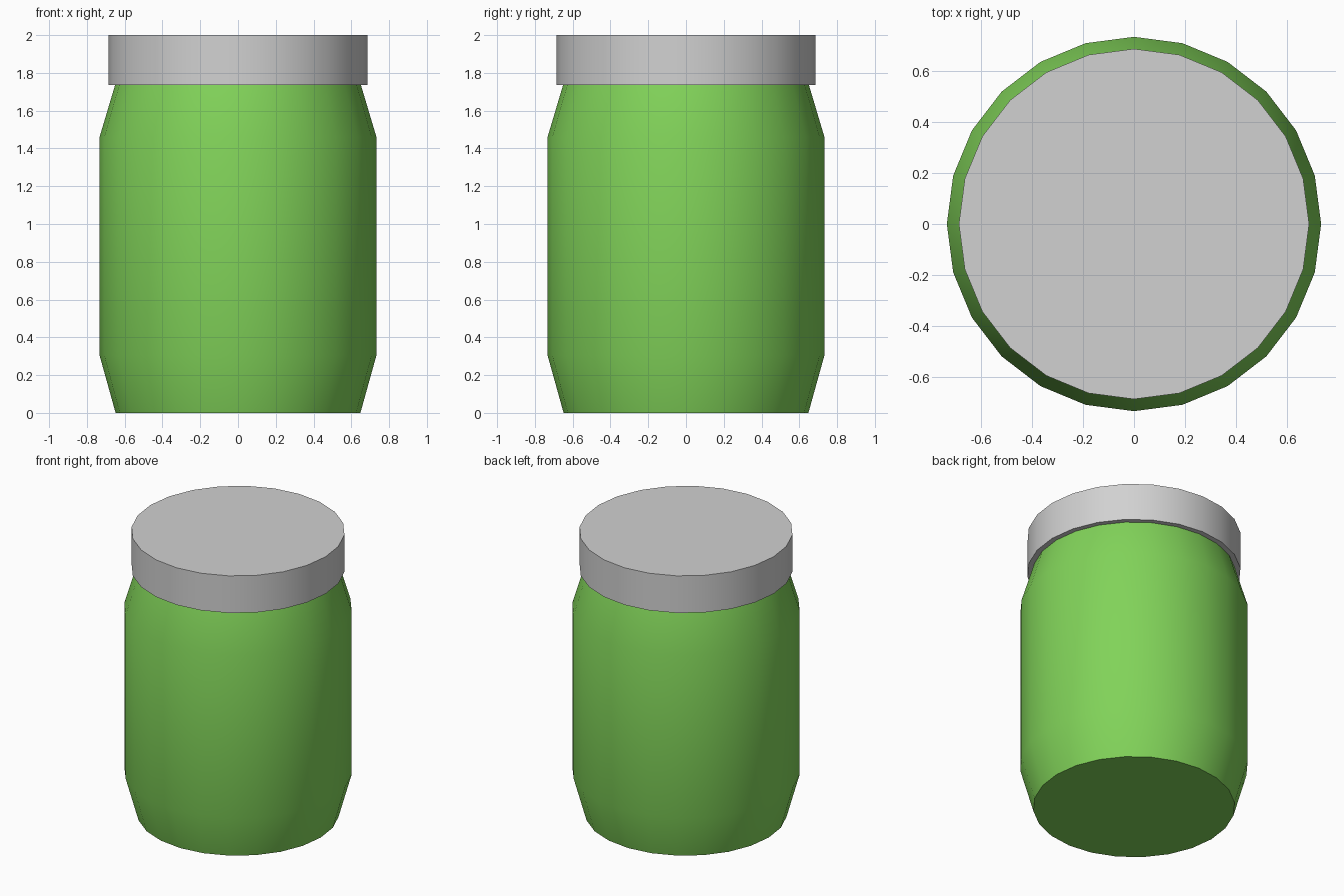
import bpy
import bmesh
import math

if "Cube" in bpy.data.objects:
    bpy.data.objects.remove(bpy.data.objects["Cube"], do_unlink=True)

SIDES = 24


def make_material(name, rgb):
    mat = bpy.data.materials.new(name)
    mat.use_nodes = True
    mat.diffuse_color = (*rgb, 1)
    bsdf = next(n for n in mat.node_tree.nodes if n.type == 'BSDF_PRINCIPLED')
    bsdf.inputs["Base Color"].default_value = (*rgb, 1)
    return mat


def lathe(name, profile, mat):
    """Closed turned solid from (radius, height) pairs, bottom to top."""
    bm = bmesh.new()
    rings = [[bm.verts.new((r * math.cos(2 * math.pi * i / SIDES),
                            r * math.sin(2 * math.pi * i / SIDES), z))
              for i in range(SIDES)] for r, z in profile]
    for low, high in zip(rings, rings[1:]):
        for i in range(SIDES):
            j = (i + 1) % SIDES
            bm.faces.new((low[i], low[j], high[j], high[i]))
    bm.faces.new(rings[0][::-1])
    bm.faces.new(rings[-1])
    mesh = bpy.data.meshes.new(name)
    bm.to_mesh(mesh)
    bm.free()
    mesh.materials.append(mat)
    obj = bpy.data.objects.new(name, mesh)
    bpy.context.collection.objects.link(obj)
    bpy.ops.object.select_all(action='DESELECT')
    obj.select_set(True)
    bpy.context.view_layer.objects.active = obj
    bpy.ops.object.shade_smooth_by_angle(angle=math.radians(35))
    return obj


green = make_material("jar green", (0.22, 0.65, 0.10))
grey = make_material("lid grey", (0.64, 0.64, 0.64))

# Jar with tapered foot and shoulder, its rim just inside the lid
lathe("jar_body", [(0.648, 0), (0.733, 0.305), (0.733, 1.46), (0.648, 1.745)], green)

# Flat round lid
lathe("lid", [(0.686, 1.737), (0.686, 2.0)], grey)
